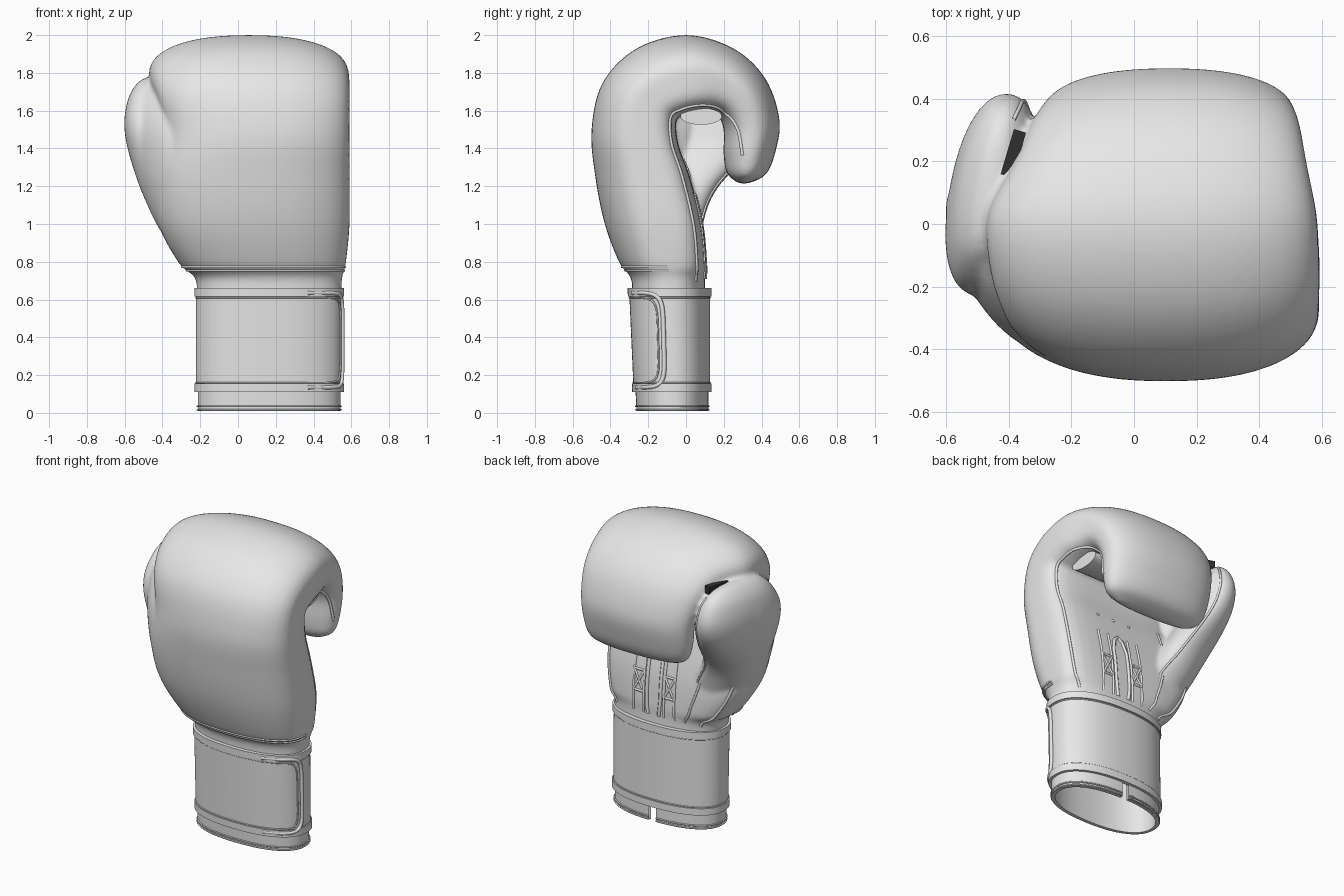
import bpy, bmesh, math
from mathutils import Vector

if "Cube" in bpy.data.objects:
    bpy.data.objects.remove(bpy.data.objects["Cube"])


def material(name, rgb):
    m = bpy.data.materials.new(name)
    m.use_nodes = True
    m.diffuse_color = (*rgb, 1)
    m.node_tree.nodes["Principled BSDF"].inputs["Base Color"].default_value = (*rgb, 1)
    return m


LEATHER = material("pale grey leather", (0.8, 0.8, 0.8))
DARK = material("dark strap", (0.03, 0.03, 0.03))


# A station is (centre, half-width, half-depth, outer squareness, inner squareness)
def blend(stations, t):
    """Smooth interpolation through the stations."""
    last = len(stations) - 1
    i = min(int(t), last - 1)
    f = t - i
    a, b, c, d = (stations[max(0, min(last, k))] for k in range(i - 1, i + 3))

    def mix(k):
        return 0.5 * (2 * b[k] + (c[k] - a[k]) * f
                      + (2 * a[k] - 5 * b[k] + 4 * c[k] - d[k]) * f * f
                      + (3 * b[k] - a[k] - 3 * c[k] + d[k]) * f ** 3)
    return [mix(k) for k in range(5)]


def ring_point(station, ang):
    centre, u, v, outer, inner = station
    c, s = math.cos(ang), math.sin(ang)
    p = outer if s >= 0 else inner
    r = (abs(c) ** p + abs(s) ** p) ** (-1 / p)
    return centre + u * c * r + v * s * r


def finish(ob, mat, angle=40):
    ob.data.materials.append(mat)
    bpy.ops.object.select_all(action="DESELECT")
    ob.select_set(True)
    bpy.context.view_layer.objects.active = ob
    bpy.ops.object.shade_smooth_by_angle(angle=math.radians(angle))
    return ob


def loft(name, stations, steps=6, sides=64, cap=True, drop=None):
    bm = bmesh.new()
    rings = []
    for k in range((len(stations) - 1) * steps + 1):
        st = blend(stations, k / steps)
        rings.append([bm.verts.new(ring_point(st, math.tau * j / sides)) for j in range(sides)])
    for lo, hi in zip(rings, rings[1:]):
        for j in range(sides):
            n = (j + 1) % sides
            bm.faces.new((lo[j], lo[n], hi[n], hi[j]))
    if cap:
        bm.faces.new(rings[0])
        bm.faces.new(rings[-1])
    if drop:
        doomed = [f for f in bm.faces if drop(f.calc_center_median())]
        bmesh.ops.delete(bm, geom=doomed, context="FACES")
    bmesh.ops.recalc_face_normals(bm, faces=bm.faces)
    me = bpy.data.meshes.new(name)
    bm.to_mesh(me)
    bm.free()
    ob = bpy.data.objects.new(name, me)
    bpy.context.collection.objects.link(ob)
    return finish(ob, LEATHER)


def cord(name, points, radius=0.006, closed=False):
    cu = bpy.data.curves.new(name, "CURVE")
    cu.dimensions = "3D"
    cu.bevel_depth = radius
    cu.bevel_resolution = 1
    sp = cu.splines.new("POLY")
    sp.points.add(len(points) - 1)
    for q, p in zip(sp.points, points):
        q.co = (*p, 1)
    sp.use_cyclic_u = closed
    ob = bpy.data.objects.new(name, cu)
    bpy.context.collection.objects.link(ob)
    cu.materials.append(LEATHER)


# Padded hand: outer (y, z), inner (y, z), x range; follows the curled fist
def slab(oy, oz, iy, iz, x0, x1, inner=5.0):
    o, i = Vector((0, oy, oz)), Vector((0, iy, iz))
    return ((o + i) / 2 + Vector(((x0 + x1) / 2, 0, 0)), Vector(((x1 - x0) / 2, 0, 0)), (o - i) / 2, 2.3, inner)


hand = [
    slab(-0.28, 0.55, 0.10, 0.55, -0.21, 0.54, 2.5),
    slab(-0.29, 0.71, 0.10, 0.71, -0.225, 0.55, 2.8),
    slab(-0.35, 0.79, 0.10, 0.79, -0.31, 0.57, 4),
    slab(-0.43, 1.00, 0.08, 1.00, -0.42, 0.59),
    slab(-0.48, 1.25, 0.02, 1.25, -0.44, 0.59),
    slab(-0.50, 1.50, -0.04, 1.42, -0.38, 0.59),
    slab(-0.44, 1.75, -0.05, 1.55, -0.42, 0.59),
    slab(-0.26, 1.93, 0.00, 1.58, -0.46, 0.59),
    slab(0.00, 2.00, 0.07, 1.595, -0.465, 0.58),
    slab(0.25, 1.93, 0.14, 1.59, -0.38, 0.55, 4),
    slab(0.42, 1.77, 0.18, 1.56, -0.33, 0.53, 3),
    slab(0.495, 1.55, 0.20, 1.49, -0.29, 0.51, 2.5),
    slab(0.47, 1.37, 0.20, 1.36, -0.27, 0.50, 2.3),
    slab(0.42, 1.26, 0.22, 1.265, -0.23, 0.47, 2.3),
    slab(0.33, 1.215, 0.28, 1.215, -0.13, 0.38, 2.3)]
hollow = [
    slab(-0.24, 1.15, -0.06, 1.15, -0.05, 0.4, 2.3),
    slab(-0.235, 0.56, 0.055, 0.56, -0.16, 0.49, 2.3)]


# Thumb: centre x, y, z and half sizes, leaning in towards the fingers
def thumb_slice(x, y, z, rx, ry, lean=0.16):
    return (Vector((x, y, z)), Vector((rx, 0, 0)), Vector((ry * lean, ry, 0)), 2.2, 2.2)


thumb = [
    thumb_slice(-0.16, -0.05, 0.82, 0.10, 0.12),
    thumb_slice(-0.24, -0.06, 1.00, 0.18, 0.15),
    thumb_slice(-0.345, -0.03, 1.18, 0.165, 0.19),
    thumb_slice(-0.43, 0.06, 1.40, 0.145, 0.29),
    thumb_slice(-0.455, 0.10, 1.55, 0.135, 0.315),
    thumb_slice(-0.455, 0.12, 1.68, 0.11, 0.265),
    thumb_slice(-0.455, 0.12, 1.755, 0.06, 0.18),
    thumb_slice(-0.455, 0.12, 1.78, 0.012, 0.05)]
thumb_root = [
    thumb_slice(-0.18, -0.16, 0.82, 0.12, 0.14, -0.2),
    thumb_slice(-0.25, -0.19, 1.00, 0.17, 0.19, -0.3),
    thumb_slice(-0.325, -0.18, 1.20, 0.17, 0.23, -0.35),
    thumb_slice(-0.38, -0.14, 1.40, 0.17, 0.26, -0.4),
    thumb_slice(-0.41, -0.10, 1.54, 0.155, 0.25, -0.4),
    thumb_slice(-0.44, -0.05, 1.66, 0.11, 0.19, -0.35),
    thumb_slice(-0.46, 0.0, 1.74, 0.04, 0.09, -0.1)]

# Hand and thumb are fused into one padded skin with a soft crease
padding = loft("padded_hand_and_thumb", hollow + hand)
pieces = [loft("thumb", thumb), loft("thumb_root", thumb_root), padding]
bpy.ops.object.select_all(action="DESELECT")
for ob in pieces:
    ob.select_set(True)
bpy.context.view_layer.objects.active = padding
bpy.ops.object.join()
skin = padding.modifiers.new("skin", "REMESH")
skin.mode = "VOXEL"
skin.voxel_size = 0.013
skin.use_smooth_shade = True
soften = padding.modifiers.new("soften", "SMOOTH")
soften.factor = 0.5
soften.iterations = 6

# Grip bar inside the curl
bar = [(Vector((x, 0.08, 1.57)), Vector((0, 0.11, 0)), Vector((0, 0, 0.045)), 2, 2) for x in (-0.3, 0.1, 0.46)]
loft("grip_bar", bar, 2, 24)

# Dark strap tying the thumb to the fingers
bpy.ops.mesh.primitive_cube_add(size=1, location=(-0.385, 0.225, 1.755), rotation=(0, 0, -0.29))
strap = bpy.context.object
strap.name = "thumb_strap"
strap.scale = (0.04, 0.15, 0.05)
finish(strap, DARK)


# Wrist cuff, rims and lining
def wrist(z, off):
    y0, y1 = -0.272 - 0.045 * z - off, 0.128 + off
    return (Vector((0.165, (y0 + y1) / 2, z)), Vector((0.388 + off, 0, 0)), Vector((0, (y0 - y1) / 2, 0)), 2.3, 2.3)


def sleeve(name, z0, z1, off, inner, drop=None):
    path = [(z0, inner), (z0, off), (z1, off), (z1, inner), (z0, inner)]
    loft(name, [wrist(z, o) for z, o in path], 1, 96, False, drop)


sleeve("cuff_band", 0.12, 0.655, 0.0, -0.03)
for name, z in (("lower_rim", 0.11), ("upper_rim", 0.615)):
    sleeve(name, z, z + 0.045, 0.008, -0.02)
sleeve("lining", 0.01, 0.62, -0.01, -0.03,
       lambda c: abs(c.x - 0.17) < 0.022 and c.y > 0 and c.z < 0.4)
for z in (0.016, 0.035):
    cord("lining_hem", [ring_point(wrist(z, -0.008), math.radians(-86 + 352 * k / 95)) for k in range(96)], 0.005)
for z in (0.16, 0.61):
    cord("cuff_stitching", [ring_point(wrist(z, 0.0), math.tau * j / 96) for j in range(96)], 0.004, True)


# Fastening flap end with rounded corners on the outer side
def flap_edge(name, end, half, radius):
    pts = []
    for k in range(61):
        s = math.pi * (k / 60 - 0.5)
        z = 0.385 + half * math.copysign(abs(math.sin(s)) ** 0.35, s)
        a = 60 - (60 - end) * abs(math.cos(s)) ** 0.35
        pts.append(ring_point(wrist(z, 0.003), math.radians(a)))
    cord(name, pts, radius)


flap_edge("flap_binding", 10, 0.25, 0.012)
flap_edge("flap_stitching", 18, 0.225, 0.005)

# Neck seam rings
for t in (1.6, 1.85):
    cord("neck_seam", [ring_point(blend(hand, t), math.radians(-5 + 190 * k / 60)) for k in range(61)], 0.006)


# Palm side details laid on the inner surface
def palm(x, t):
    c, u, v, _, p = blend(hand, t + 1)
    a = max(-1, min(1, (x - c.x) / u.x))
    return c + u * a - v * (1 - abs(a) ** p) ** (1 / p)


def palm_line(name, points, radius=0.008):
    pts = []
    for (x0, t0), (x1, t1) in zip(points, points[1:]):
        pts += [palm(x0 + (x1 - x0) * k / 8, t0 + (t1 - t0) * k / 8) for k in range(9)]
    cord(name, pts, radius)


palm_line("lace_opening", [(0.13, 0), (0.12, 1.2), (0.12, 2.2), (0.14, 2.5), (0.17, 2.6),
                           (0.20, 2.5), (0.22, 2.2), (0.22, 1.2), (0.21, 0)], 0.012)
for side in (-1, 1):
    inner, outer = 0.17 + side * 0.075, 0.17 + side * 0.15
    for x in (inner, outer):
        palm_line("lace_panel_edge", [(x, 0), (x, 2.6)])
    for a, b in ((inner, outer), (outer, inner)):
        palm_line("cross_stitch", [(a, 1.3), (b, 1.9)])
    for t in (1.3, 1.9):
        palm_line("cross_stitch", [(inner, t), (outer, t)])
palm_line("palm_seam", [(-0.05, 0), (-0.1, 1.2), (-0.2, 2.5), (-0.2, 3.5)])


# Piping along both edges of the curled opening, easing outwards at the fingertips
for name, side, end in (("outer_piping", 0, 12), ("inner_piping", 1, 10)):
    pts = []
    for k in range(91):
        t = 0.9 + (end - 0.9) * k / 90
        a = math.radians(max(0, t - 10) * 14 - 43)
        pts.append(ring_point(blend(hand, t), math.pi - a if side else a))
    cord(name, pts, 0.009)

# Thumb seam and vent studs
cord("thumb_seam", [ring_point(blend(thumb, 1 + 4.5 * k / 40), math.radians(65)) for k in range(41)], 0.007)
for x in (0.05, 0.17, 0.29):
    bpy.ops.mesh.primitive_uv_sphere_add(segments=12, ring_count=6, radius=0.009, location=palm(x, 3.2))
    bpy.context.object.name = "vent_stud"
    finish(bpy.context.object, LEATHER)
